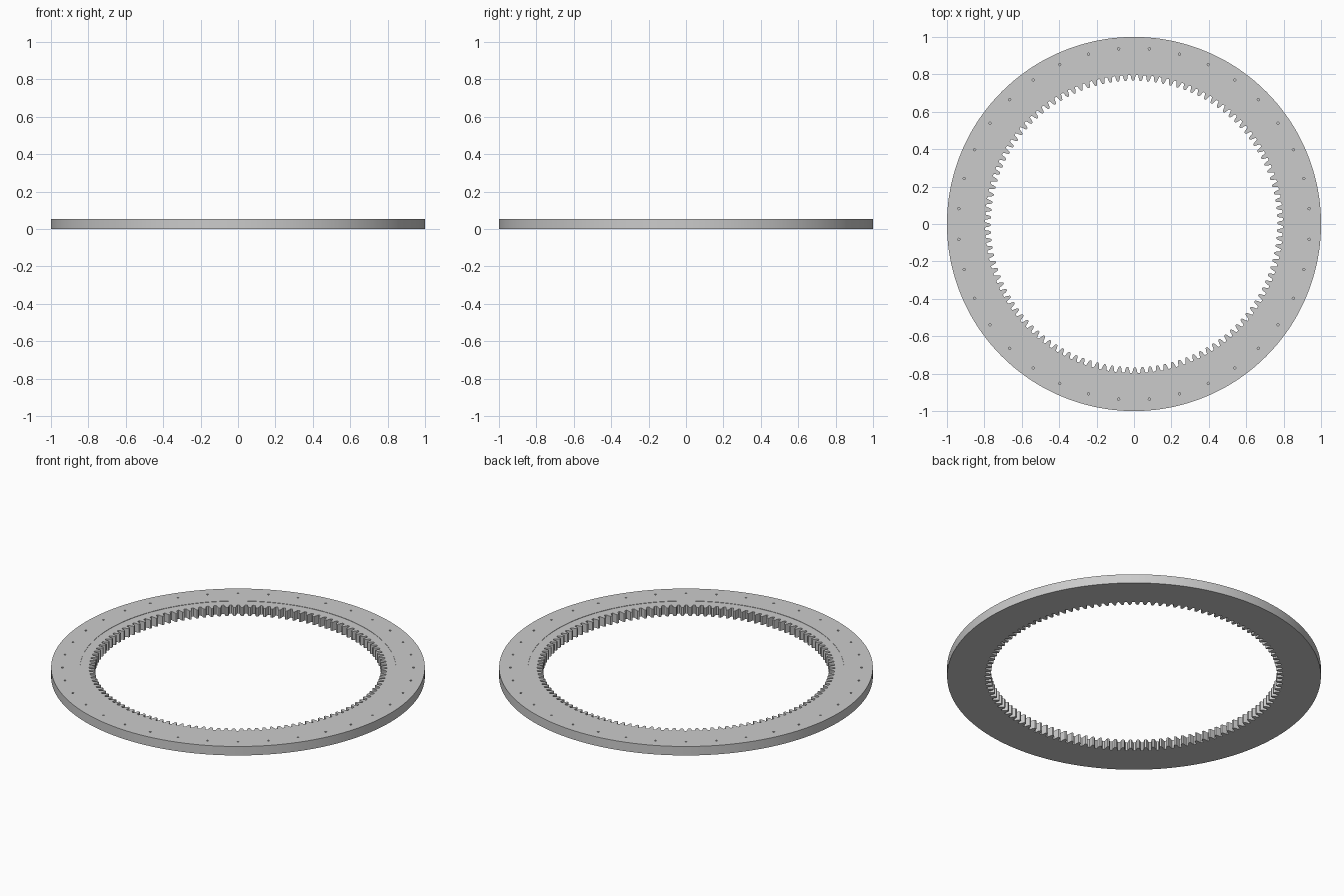
import bpy, bmesh, math

if "Cube" in bpy.data.objects:
    bpy.data.objects.remove(bpy.data.objects["Cube"])

TEETH, H, HOLES = 120, 0.053, 36
TIP, ROOT, STEP_R, OUTER = 0.766, 0.797, 0.845, 1.0
# one tooth pitch: (fraction of pitch, radius), tooth tip points inward
TOOTH = [(0.0, TIP), (0.24, TIP), (0.36, 0.778), (0.42, 0.791),
         (0.49, ROOT), (0.75, ROOT), (0.82, 0.791), (0.88, 0.778)]


def new_object(name, bm):
    bmesh.ops.recalc_face_normals(bm, faces=bm.faces)
    me = bpy.data.meshes.new(name)
    bm.to_mesh(me)
    bm.free()
    ob = bpy.data.objects.new(name, me)
    bpy.context.collection.objects.link(ob)
    return ob


# ring body: closed section swept round, inner wall follows the teeth
bm = bmesh.new()
pts = [(2 * math.pi * (t + f) / TEETH, r) for t in range(TEETH) for f, r in TOOTH]


def loop(z, radius=None):
    return [bm.verts.new(((radius or r) * math.cos(a), (radius or r) * math.sin(a), z))
            for a, r in pts]


loops = [loop(0), loop(H - 0.002), loop(H - 0.002, STEP_R), loop(H, STEP_R),
         loop(H, OUTER), loop(0, OUTER)]
n = len(pts)
for a, b in zip(loops, loops[1:] + loops[:1]):
    for i in range(n):
        j = (i + 1) % n
        bm.faces.new((a[i], a[j], b[j], b[i]))
ring = new_object("ring_gear", bm)

# blind bolt holes in the top face
bm = bmesh.new()
for k in range(HOLES):
    a = math.radians(5 + k * 360 / HOLES)
    res = bmesh.ops.create_cone(bm, cap_ends=True, segments=12, radius1=0.006,
                                radius2=0.006, depth=0.06)
    bmesh.ops.translate(bm, verts=res["verts"],
                        vec=(0.94 * math.cos(a), 0.94 * math.sin(a), H + 0.005))
cutter = new_object("bolt_hole_cutter", bm)
cutter.hide_render = True
cutter.hide_set(True)
mod = ring.modifiers.new("bolt_holes", "BOOLEAN")
mod.operation = "DIFFERENCE"
mod.solver = "EXACT"
mod.object = cutter

# smooth walls, crisp rims
bpy.context.view_layer.objects.active = ring
ring.select_set(True)
bpy.ops.object.modifier_apply(modifier=mod.name)
bpy.data.objects.remove(cutter)
bpy.ops.object.shade_smooth_by_angle(angle=math.radians(30))
